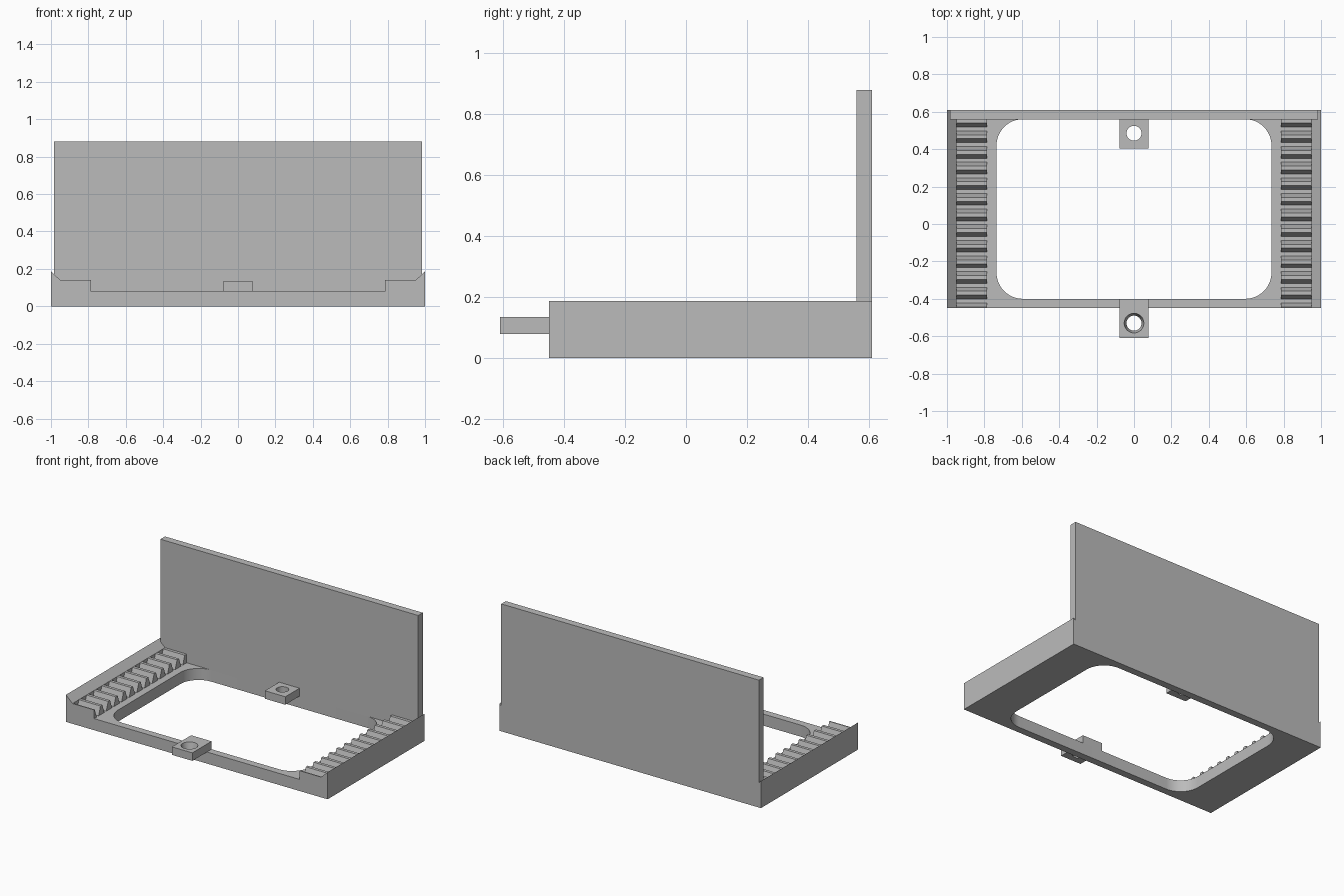
import bpy
import bmesh
from math import radians
from mathutils import Vector

if "Cube" in bpy.data.objects:
    bpy.data.objects.remove(bpy.data.objects["Cube"])

grey = bpy.data.materials.new("plain_grey")
grey.use_nodes = True
GREY = (0.5, 0.5, 0.5, 1)
grey.diffuse_color = GREY
grey.node_tree.nodes["Principled BSDF"].inputs["Base Color"].default_value = GREY

BASE, RACK, WALL, TAB = 0.08, 0.14, 0.187, 0.135
FRONT, PLATE, BACK = -0.45, 0.56, 0.61


def finish(name, bm):
    bmesh.ops.recalc_face_normals(bm, faces=bm.faces)
    mesh = bpy.data.meshes.new(name)
    bm.to_mesh(mesh)
    bm.free()
    mesh.materials.append(grey)
    obj = bpy.data.objects.new(name, mesh)
    bpy.context.collection.objects.link(obj)
    return obj


def prism(bm, points, direction):
    face = bm.faces.new([bm.verts.new(p) for p in points])
    new = bmesh.ops.extrude_face_region(bm, geom=[face])["geom"]
    verts = [v for v in new if isinstance(v, bmesh.types.BMVert)]
    bmesh.ops.translate(bm, verts=verts, vec=Vector(direction))


def box(name, x, y, z, corner=0):
    bm = bmesh.new()
    prism(bm, [(x[0], y[0], z[0]), (x[1], y[0], z[0]),
               (x[1], y[1], z[0]), (x[0], y[1], z[0])], (0, 0, z[1] - z[0]))
    if corner:
        upright = [e for e in bm.edges
                   if abs(e.verts[0].co.z - e.verts[1].co.z) > 0.01]
        bmesh.ops.bevel(bm, geom=upright, offset=corner, segments=12,
                        profile=0.5, affect='EDGES')
    return finish(name, bm)


def cone(name, y, z, r_low, r_high):
    bm = bmesh.new()
    bmesh.ops.create_cone(bm, cap_ends=True, segments=32, radius1=r_low,
                          radius2=r_high, depth=z[1] - z[0])
    bmesh.ops.translate(bm, verts=bm.verts, vec=(0, y, sum(z) / 2))
    return finish(name, bm)


def apply_modifiers(obj):
    graph = bpy.context.evaluated_depsgraph_get()
    mesh = bpy.data.meshes.new_from_object(obj.evaluated_get(graph))
    obj.modifiers.clear()
    obj.data = mesh


def cut(obj, cutter):
    mod = obj.modifiers.new("cut", 'BOOLEAN')
    mod.operation = 'DIFFERENCE'
    mod.solver = 'EXACT'
    mod.object = cutter
    apply_modifiers(obj)
    bpy.data.objects.remove(cutter)
    bpy.ops.object.select_all(action='DESELECT')
    obj.select_set(True)
    bpy.context.view_layer.objects.active = obj
    bpy.ops.object.shade_smooth_by_angle(angle=radians(30))


def mirror(obj):
    obj.modifiers.new("mirror", 'MIRROR')
    apply_modifiers(obj)


# Base frame with a rounded opening
frame = box("base_frame", (-1, 1), (FRONT, BACK), (0, BASE))
cut(frame, box("opening", (-0.735, 0.735), (-0.40, PLATE), (-0.1, 0.2), 0.14))

# Upright plate along the back
box("back_plate", (-0.985, 0.985), (PLATE, BACK), (BASE, 0.88))

# Outer walls with a sloping inner lip
bm = bmesh.new()
prism(bm, [(1, FRONT, BASE), (1, FRONT, WALL), (0.95, FRONT, RACK),
           (0.95, FRONT, BASE)], (0, BACK - FRONT, 0))
mirror(finish("side_walls", bm))

# Toothed racks: each tooth is flat on top with two steep flanks
PITCH, STEP, GROOVES = 0.0836, 0.0209, 12
bm = bmesh.new()
for i in range(GROOVES + 1):
    start = -0.401 + (i - 1) * PITCH
    low0, top0, top1, low1 = (start + k * STEP for k in range(4))
    if i == 0:
        low0 = top0 = FRONT
    if i == GROOVES:
        top1 = low1 = BACK
    prism(bm, [(0.785, low0, BASE), (0.785, top0, RACK),
               (0.785, top1, RACK), (0.785, low1, BASE)], (0.165, 0, 0))
mirror(finish("tooth_racks", bm))

# Screw tabs, the front one countersunk
front_tab = box("front_tab", (-0.078, 0.078), (-0.61, -0.40), (BASE, TAB))
cut(front_tab, cone("front_hole", -0.53, (BASE - 0.01, TAB + 0.01), 0.038, 0.055))
back_tab = box("back_tab", (-0.078, 0.078), (0.405, PLATE), (BASE, TAB))
cut(back_tab, cone("back_hole", 0.485, (BASE - 0.01, TAB + 0.01), 0.04, 0.04))
